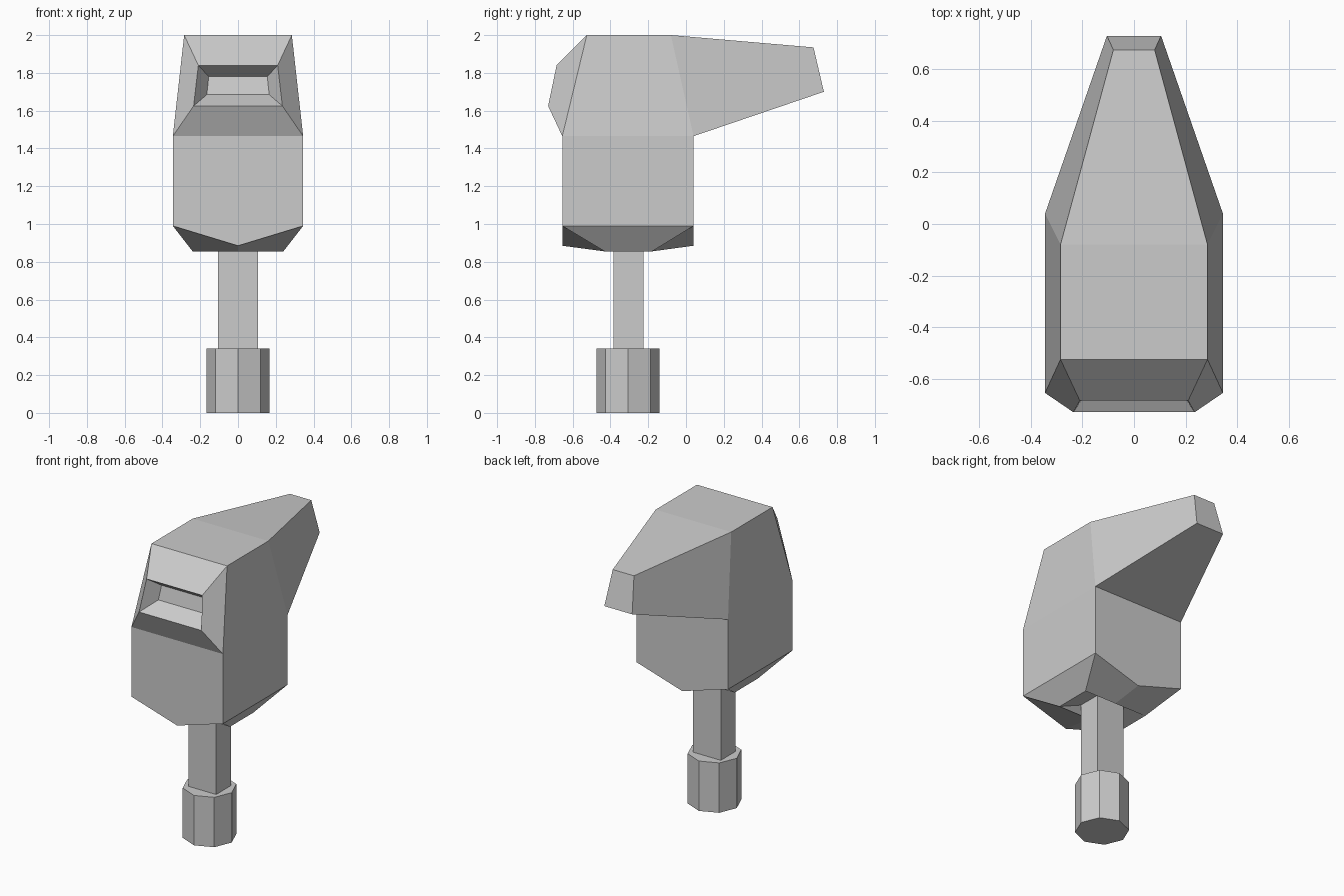
import bpy, bmesh
from mathutils import Matrix, Vector

if "Cube" in bpy.data.objects:
    bpy.data.objects.remove(bpy.data.objects["Cube"])


def finish(name, bm):
    bmesh.ops.recalc_face_normals(bm, faces=bm.faces[:])
    mesh = bpy.data.meshes.new(name)
    bm.to_mesh(mesh)
    bm.free()
    obj = bpy.data.objects.new(name, mesh)
    bpy.context.collection.objects.link(obj)
    return obj


# Head: upper case = right-hand corner, lower case = its mirror, digit = centre
right = {
    "A": (.345, -.655, .99), "B": (.345, .04, .99),      # box bottom
    "C": (.345, -.655, 1.465), "D": (.345, .04, 1.465),  # shoulders
    "E": (.285, -.525, 2), "F": (.285, -.08, 2),         # roof
    "G": (.08, .675, 1.935), "H": (.105, .73, 1.70),     # rear tip
    "I": (.21, -.685, 1.84), "J": (.235, -.73, 1.625),   # window rim
    "K": (.155, -.602, 1.78), "L": (.165, -.622, 1.685), # window floor
    "M": (.24, -.43, .855), "N": (.24, -.18, .855),      # lower ring
    "O": (.105, -.385, .895), "P": (.105, -.225, .895),  # stem socket
}
centre = {
    "1": (0, -.655, .885), "2": (0, .04, .885),
    "3": (0, -.43, .855), "4": (0, -.18, .855),
}
side_faces = "ABDC CDFE DHGF CEIJ IKLJ ABNM A13M B24N MNPO".split()
cross_faces = ("CA1ac DB2bd EFfe FGgf GHhg HDdh EeiI CcjJ "
               "IikK JjlL KklL M3moO N4npP").split()

bm = bmesh.new()
v = {k: bm.verts.new(p) for k, p in {**right, **centre}.items()}
for k, (x, y, z) in right.items():
    v[k.lower()] = bm.verts.new((-x, y, z))
for f in side_faces + [s.swapcase() for s in side_faces] + cross_faces:
    bm.faces.new([v[c] for c in f])
finish("head", bm)

# Stem: rectangular post from the socket down to the collar
bm = bmesh.new()
bmesh.ops.create_cube(bm, size=1, matrix=Matrix.LocRotScale(
    Vector((0, -.305, .6175)), None, Vector((.21, .16, .555))))
finish("stem", bm)

# Foot collar: octagonal prism
bm = bmesh.new()
bmesh.ops.create_cone(bm, cap_ends=True, segments=8, radius1=.168, radius2=.168,
                      depth=.34, matrix=Matrix.Translation((0, -.307, .17)))
finish("foot_collar", bm)
